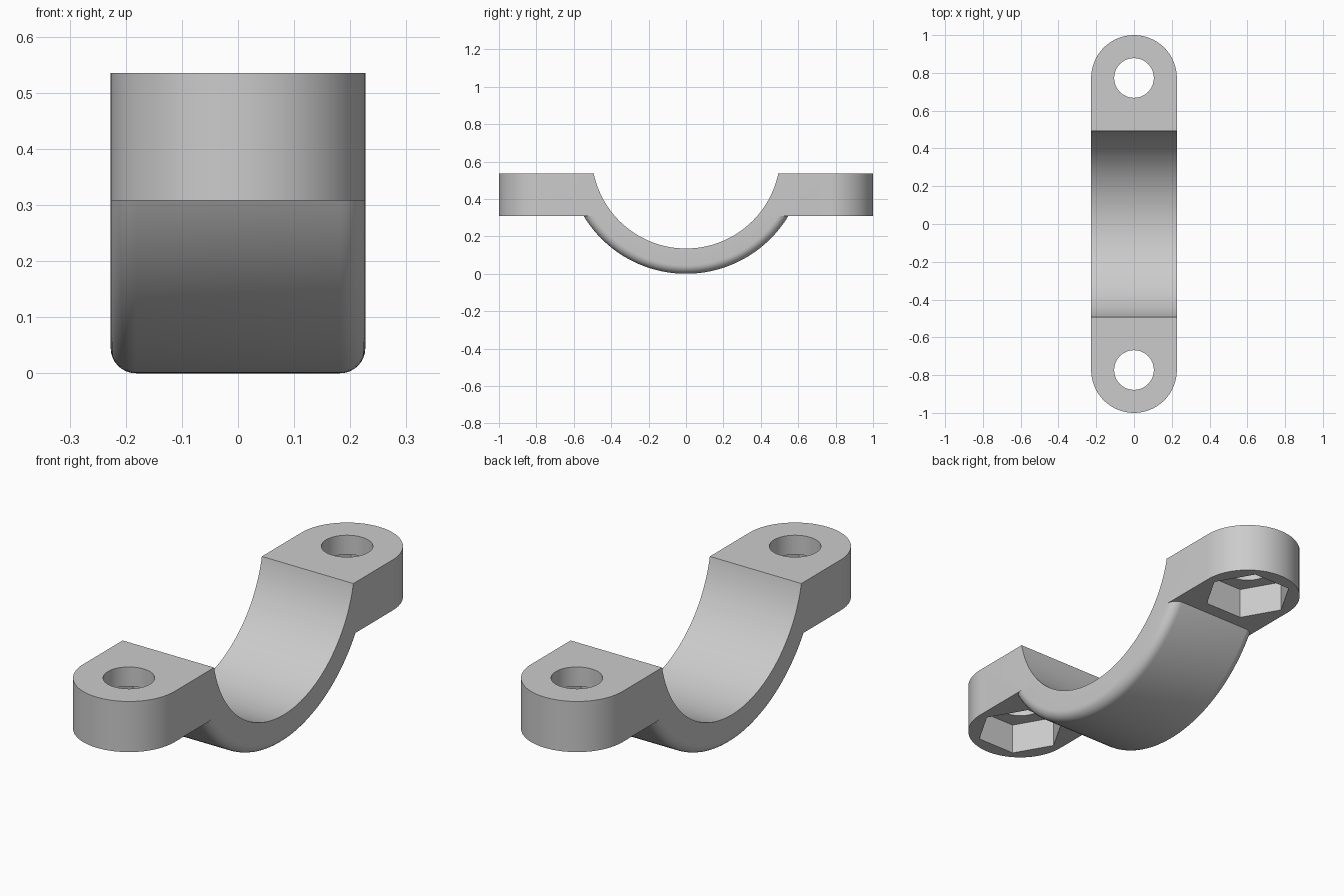
import bpy, bmesh
from math import sin, cos, pi, radians
from mathutils import Matrix, Vector

if "Cube" in bpy.data.objects:
    bpy.data.objects.remove(bpy.data.objects["Cube"], do_unlink=True)

HALF_W = 0.227            # half the strap width
TOP, LUG_BASE = 0.535, 0.308
AXIS_Z = 0.639            # height of the pipe axis
R_OUT, R_BORE = 0.639, 0.504
FILLET = 0.045
LUG_Y = 1 - HALF_W        # bolt centre

grey = bpy.data.materials.new("plain_grey")
grey.use_nodes = True
colour = (0.6, 0.6, 0.6, 1)
grey.diffuse_color = colour
grey.node_tree.nodes["Principled BSDF"].inputs["Base Color"].default_value = colour


def finish(name, bm):
    bmesh.ops.recalc_face_normals(bm, faces=bm.faces)
    mesh = bpy.data.meshes.new(name)
    bm.to_mesh(mesh)
    bm.free()
    mesh.materials.append(grey)
    obj = bpy.data.objects.new(name, mesh)
    bpy.context.collection.objects.link(obj)
    return obj


def prism(name, outline, z0, z1):
    bm = bmesh.new()
    base = bm.faces.new([bm.verts.new((x, y, z0)) for x, y in outline])
    up = bmesh.ops.extrude_face_region(bm, geom=[base])
    verts = [v for v in up["geom"] if isinstance(v, bmesh.types.BMVert)]
    bmesh.ops.translate(bm, verts=verts, vec=(0, 0, z1 - z0))
    return finish(name, bm)


def circle(r, n, cy=0.0):
    return [(r * cos(2 * pi * i / n), cy + r * sin(2 * pi * i / n)) for i in range(n)]


def combine(target, tool, operation):
    mod = target.modifiers.new(operation.title(), 'BOOLEAN')
    mod.operation, mod.solver, mod.object = operation, 'EXACT', tool
    bpy.context.view_layer.objects.active = target
    bpy.ops.object.modifier_apply(modifier=mod.name)
    bpy.data.objects.remove(tool, do_unlink=True)


# Curved strap: section with rounded outer edges, swept about the pipe axis
section = [(-HALF_W, R_BORE - 0.024), (HALF_W, R_BORE - 0.024)]
for side in (1, -1):
    arc = []
    for i in range(9):
        a = radians(90 * i / 8)
        arc.append((side * (HALF_W - FILLET + FILLET * cos(a)),
                    R_OUT - FILLET + FILLET * sin(a)))
    section += arc if side == 1 else arc[::-1]
bm = bmesh.new()
sweep, steps = radians(70), 72
rings = []
for i in range(steps + 1):
    a = -sweep + 2 * sweep * i / steps
    rings.append([bm.verts.new((x, r * sin(a), AXIS_Z - r * cos(a))) for x, r in section])
for one, two in zip(rings, rings[1:]):
    for j in range(len(section)):
        k = (j + 1) % len(section)
        bm.faces.new((one[j], one[k], two[k], two[j]))
bm.faces.new(rings[0])
bm.faces.new(rings[-1])
clamp = finish("pipe_clamp_half", bm)

# Round-ended bolt lugs
for s in (1, -1):
    outline = [(HALF_W, s * 0.455)]
    for i in range(33):
        a = pi * i / 32
        outline.append((HALF_W * cos(a), s * (LUG_Y + HALF_W * sin(a))))
    outline.append((-HALF_W, s * 0.455))
    combine(clamp, prism("lug", outline, LUG_BASE, TOP), 'UNION')

# Pipe bore
bore = prism("bore_cutter", circle(R_BORE, 160), -0.5, 0.5)
bore.data.transform(Matrix.Translation(Vector((0, 0, AXIS_Z))) @ Matrix.Rotation(pi / 2, 4, 'Y'))
combine(clamp, bore, 'DIFFERENCE')

# Bolt holes and hexagonal nut pockets
for s in (1, -1):
    combine(clamp, prism("hole_cutter", circle(0.105, 48, s * LUG_Y), 0.2, 0.7), 'DIFFERENCE')
    combine(clamp, prism("nut_cutter", circle(0.19, 6, s * LUG_Y), 0.2, LUG_BASE + 0.14), 'DIFFERENCE')

# Smooth curves, crisp edges
bpy.ops.object.select_all(action='DESELECT')
clamp.select_set(True)
bpy.context.view_layer.objects.active = clamp
bpy.ops.object.shade_smooth_by_angle(angle=radians(30))
